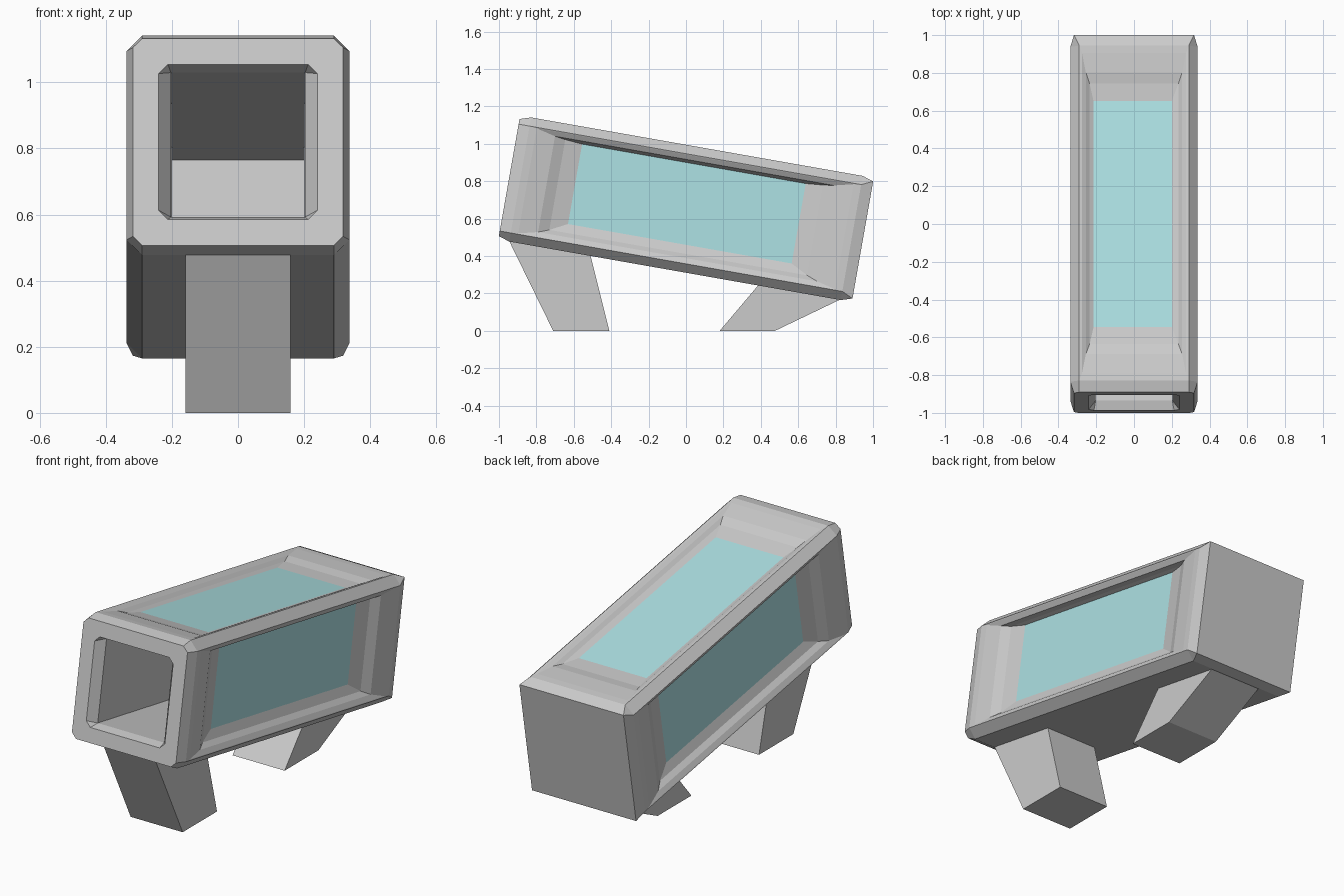
import bpy, bmesh, math
from math import copysign
from mathutils import Matrix

if "Cube" in bpy.data.objects:
    bpy.data.objects.remove(bpy.data.objects["Cube"])

TILT = Matrix.Translation((0, 0, 0.653)) @ Matrix.Rotation(math.radians(-10), 4, 'X')


def finish(bm, name, matrix=None, material=None):
    if matrix:
        bm.transform(matrix)
    me = bpy.data.meshes.new(name)
    bm.to_mesh(me)
    bm.free()
    ob = bpy.data.objects.new(name, me)
    bpy.context.collection.objects.link(ob)
    if material:
        me.materials.append(material)
    return ob


def ring(bm, y, hx, hz, cut):
    # chamfered rectangle across the tube axis
    pts = [(hx, hz - cut), (hx - cut, hz), (cut - hx, hz), (-hx, hz - cut),
           (-hx, cut - hz), (cut - hx, -hz), (hx - cut, -hz), (hx, cut - hz)]
    return [bm.verts.new((x, y, z)) for x, z in pts]


glass = bpy.data.materials.new("glass")
glass.diffuse_color = (0.42, 0.76, 0.78, 1)
glass.use_nodes = True
glass.node_tree.nodes["Principled BSDF"].inputs["Base Color"].default_value = glass.diffuse_color

# Hollow housing: from the cavity's end wall, out of the mouth, to the back
bm = bmesh.new()
sections = [(0.60, 0.20, 0.22, 0.0), (-0.91, 0.203, 0.222, 0.0),
            (-0.96, 0.24, 0.238, 0.028), (-0.96, 0.318, 0.318, 0.028),
            (-0.90, 0.337, 0.337, 0.047), (0.90, 0.337, 0.337, 0.047),
            (0.96, 0.318, 0.318, 0.0)]
rings = [ring(bm, *s) for s in sections]
for a, b in zip(rings, rings[1:]):
    for i in range(8):
        j = (i + 1) % 8
        bm.faces.new((a[i], a[j], b[j], b[i]))
bm.faces.new(rings[0])
bm.faces.new(rings[-1])
bmesh.ops.remove_doubles(bm, verts=bm.verts, dist=1e-4)
bmesh.ops.recalc_face_normals(bm, faces=bm.faces)

# Stepped window recesses: half length, half width, distance from axis, shift
side_steps = [(0.86, 0.285, 0.335, 0), (0.757, 0.26, 0.32, 0),
              (0.70, 0.245, 0.295, 0.007), (0.607, 0.217, 0.275, 0.027)]
top_steps = [(0.86, 0.275, 0.335, 0), (0.757, 0.255, 0.325, 0),
             (0.70, 0.235, 0.31, 0), (0.607, 0.207, 0.30, -0.007)]


def recess(axis, sign, steps, name):
    across = 2 - axis
    bm.faces.ensure_lookup_table()
    face = next(f for f in bm.faces if f.normal[axis] * sign > 0.99
                and f.calc_center_median()[axis] * sign > 0.33)
    for hl, hw, d, shift in steps:
        bmesh.ops.inset_individual(bm, faces=[face], thickness=0.01)
        for v in face.verts:
            v.co.y = copysign(hl, v.co.y)
            v.co[across] = copysign(hw, v.co[across]) + shift
            v.co[axis] = d * sign
    # Glass pane fills the bottom of the recess
    pane = bmesh.new()
    pane.faces.new([pane.verts.new(v.co) for v in face.verts])
    bm.faces.remove(face)
    finish(pane, name, TILT, glass)


recess(0, 1, side_steps, "right_window")
recess(0, -1, side_steps, "left_window")
recess(2, 1, top_steps, "top_window")
finish(bm, "housing", TILT)


# Slanted feet extruded from side profiles
def foot(name, profile, hx=0.159):
    b = bmesh.new()
    f = b.faces.new([b.verts.new((-hx, y, z)) for y, z in profile])
    out = bmesh.ops.extrude_face_region(b, geom=[f])["geom"]
    for v in out:
        if isinstance(v, bmesh.types.BMVert):
            v.co.x = hx
    bmesh.ops.recalc_face_normals(b, faces=b.faces)
    finish(b, name)


foot("front_foot", [(-0.71, 0), (-0.41, 0), (-0.515, 0.42), (-0.95, 0.49)])
foot("rear_foot", [(0.18, 0), (0.475, 0), (0.84, 0.175), (0.40, 0.26)])
